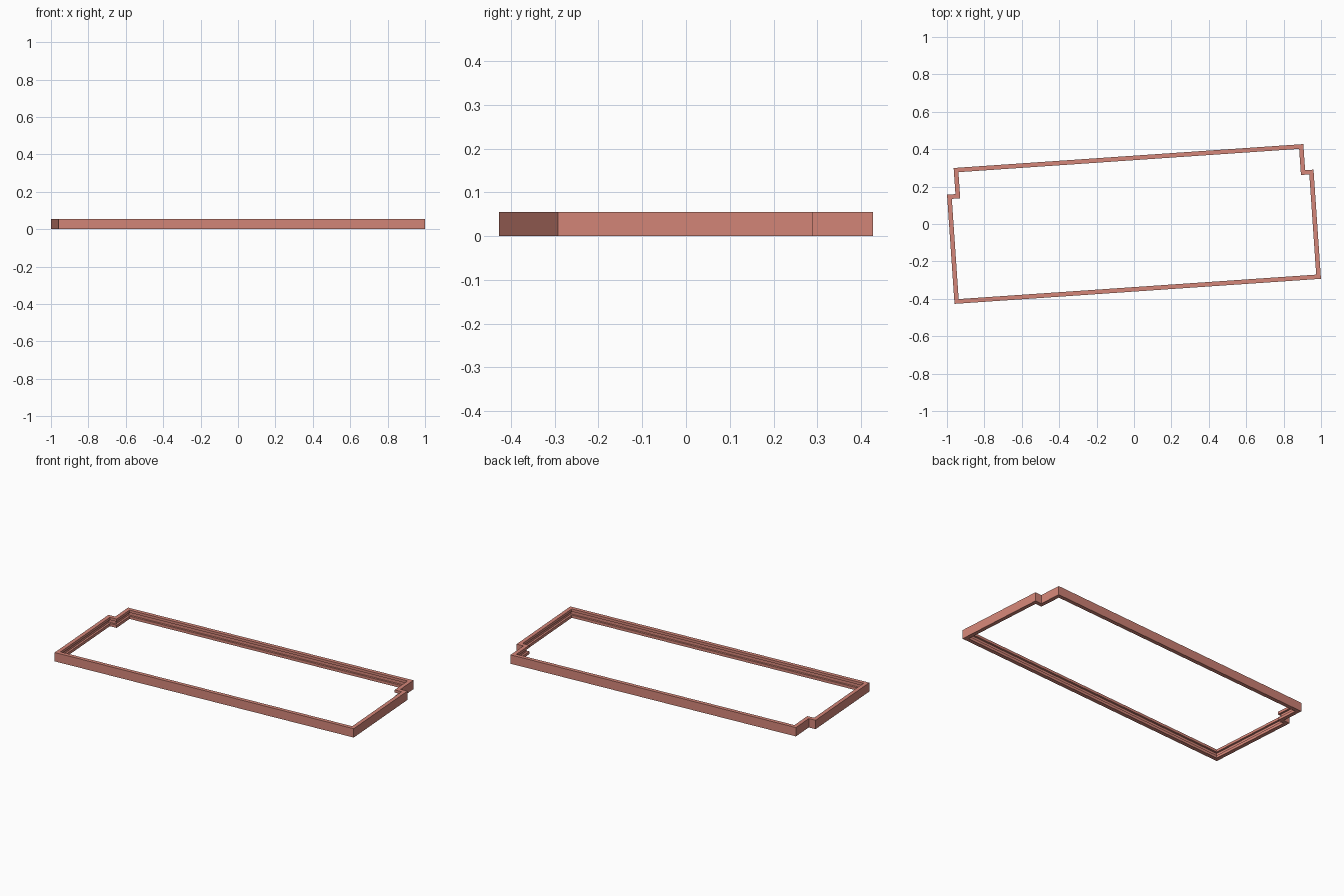
import bpy, bmesh, math

if "Cube" in bpy.data.objects:
    bpy.data.objects.remove(bpy.data.objects["Cube"])

H = 0.055      # frame height
T = 0.024      # wall thickness
G = 0.012      # depth of the groove on the inner side

# right half of the outline: (x, y, inward x, inward y)
path = [(0.0, 0.0, 0, 1), (0.982, 0.0, -1, 1), (0.982, 0.585, -1, -1),
        (0.937, 0.585, -1, -1), (0.937, 0.725, -1, -1), (0.0, 0.725, 0, -1)]

# channel cross-section: (inward offset, z)
section = [(0, 0), (0, H), (T, H), (T, 0.039), (T - G, 0.039),
           (T - G, 0.017), (T, 0.017), (T, 0)]

mat = bpy.data.materials.new("salmon")
mat.diffuse_color = (0.66, 0.24, 0.19, 1)
mat.use_nodes = True
mat.node_tree.nodes["Principled BSDF"].inputs["Base Color"].default_value = mat.diffuse_color


def frame_half(name, side):
    """Sweep the channel section along half of the outline, capped at the joints."""
    bm = bmesh.new()
    rings = [[bm.verts.new((side * (x + d * ix), y + d * iy, z)) for d, z in section]
             for x, y, ix, iy in path]
    n = len(section)
    for a, b in zip(rings, rings[1:]):
        for i in range(n):
            j = (i + 1) % n
            bm.faces.new((a[i], a[j], b[j], b[i]))
    bm.faces.new(rings[0])
    bm.faces.new(rings[-1])
    bmesh.ops.recalc_face_normals(bm, faces=bm.faces)
    mesh = bpy.data.meshes.new(name)
    bm.to_mesh(mesh)
    bm.free()
    mesh.materials.append(mat)
    ob = bpy.data.objects.new(name, mesh)
    bpy.context.collection.objects.link(ob)
    # the whole frame sits slightly turned
    ob.location = (0.02, -0.36, 0)
    ob.rotation_euler.z = math.radians(3.91)
    return ob


# two mirrored halves meeting at the middle seams
frame_half("frame_right_half", 1)
frame_half("frame_left_half", -1)
